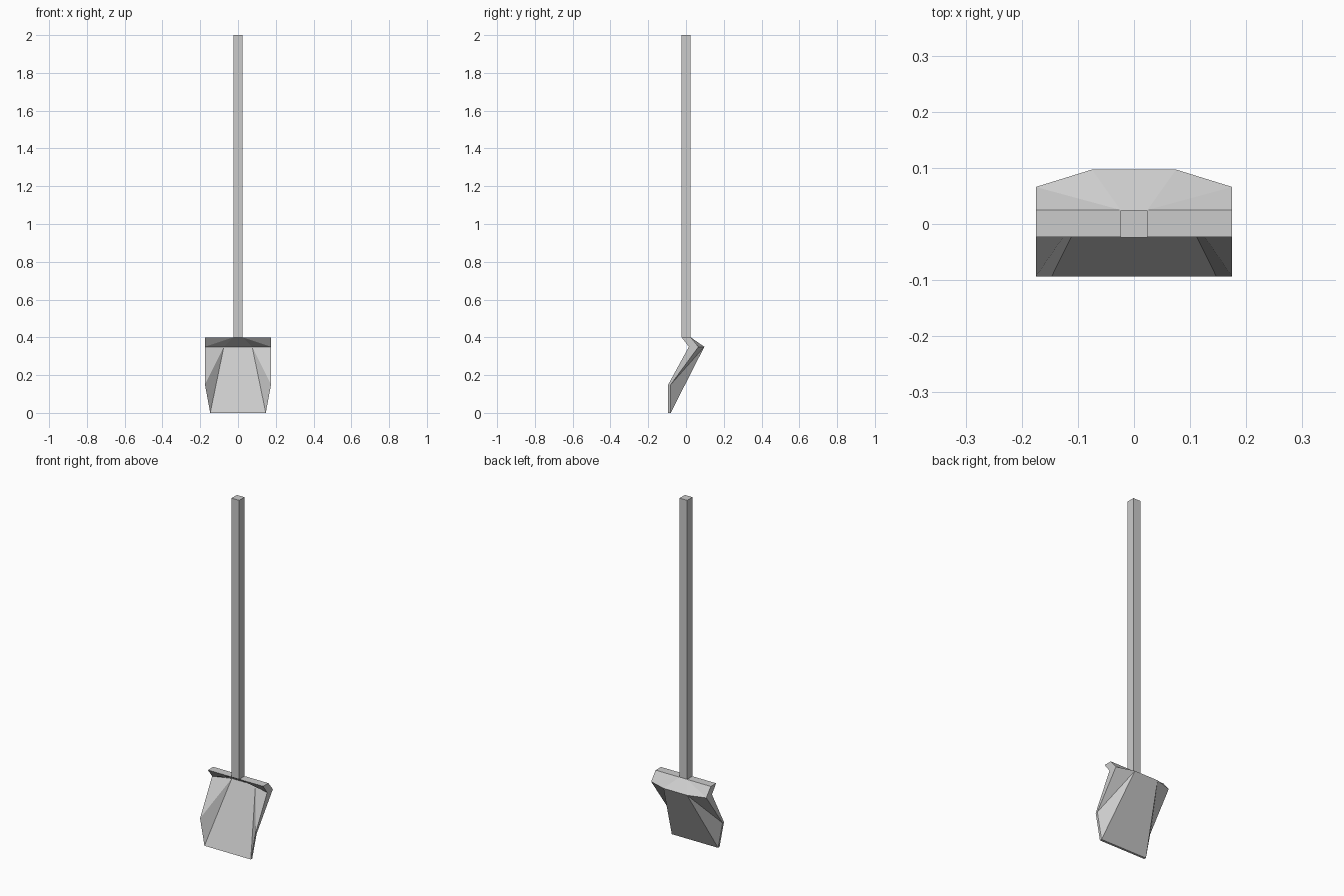
import bpy, bmesh

if "Cube" in bpy.data.objects:
    bpy.data.objects.remove(bpy.data.objects["Cube"])


def make_object(name, bm):
    bmesh.ops.recalc_face_normals(bm, faces=bm.faces[:])
    mesh = bpy.data.meshes.new(name)
    bm.to_mesh(mesh)
    bm.free()
    obj = bpy.data.objects.new(name, mesh)
    bpy.context.collection.objects.link(obj)
    return obj


# Square handle shaft
bpy.ops.mesh.primitive_cube_add(size=1, location=(0, 0, 1.2))
handle = bpy.context.object
handle.name = "handle"
handle.scale = (0.048, 0.048, 1.6)

# Half of the blade sheet: x, z, front y, back y
points = {
    "top_mid": (0, 0.40, -0.023, 0.025),
    "top_in": (0.024, 0.40, -0.023, 0.025),
    "top_out": (0.175, 0.40, -0.023, 0.025),
    "bend_mid": (0, 0.35, 0.051, 0.097),
    "bend_in": (0.075, 0.35, 0.051, 0.097),
    "bend_out": (0.175, 0.35, 0.015, 0.066),
    "side": (0.175, 0.15, -0.094, -0.081),
    "tip": (0.147, 0, -0.094, -0.081),
    "tip_mid": (0, 0, -0.094, -0.081),
}
facets = [
    ("top_mid", "top_in", "bend_in", "bend_mid"),
    ("top_in", "top_out", "bend_out"),
    ("top_in", "bend_out", "bend_in"),
    ("bend_in", "bend_out", "side"),
    ("bend_in", "side", "tip"),
    ("bend_mid", "bend_in", "tip", "tip_mid"),
]
rim = ["top_mid", "top_in", "top_out", "bend_out", "side", "tip", "tip_mid"]

# Blade: front and back skins, closed rim, mirrored across x
bm = bmesh.new()
front = {k: bm.verts.new((x, yf, z)) for k, (x, z, yf, yb) in points.items()}
back = {k: bm.verts.new((x, yb, z)) for k, (x, z, yf, yb) in points.items()}
for facet in facets:
    bm.faces.new([front[k] for k in facet])
    bm.faces.new([back[k] for k in reversed(facet)])
for a, b in zip(rim, rim[1:]):
    bm.faces.new([front[a], back[a], back[b], front[b]])
bmesh.ops.mirror(bm, geom=bm.verts[:] + bm.edges[:] + bm.faces[:],
                 axis='X', merge_dist=0.0005)
bmesh.ops.remove_doubles(bm, verts=bm.verts[:], dist=0.0005)
make_object("blade", bm)
